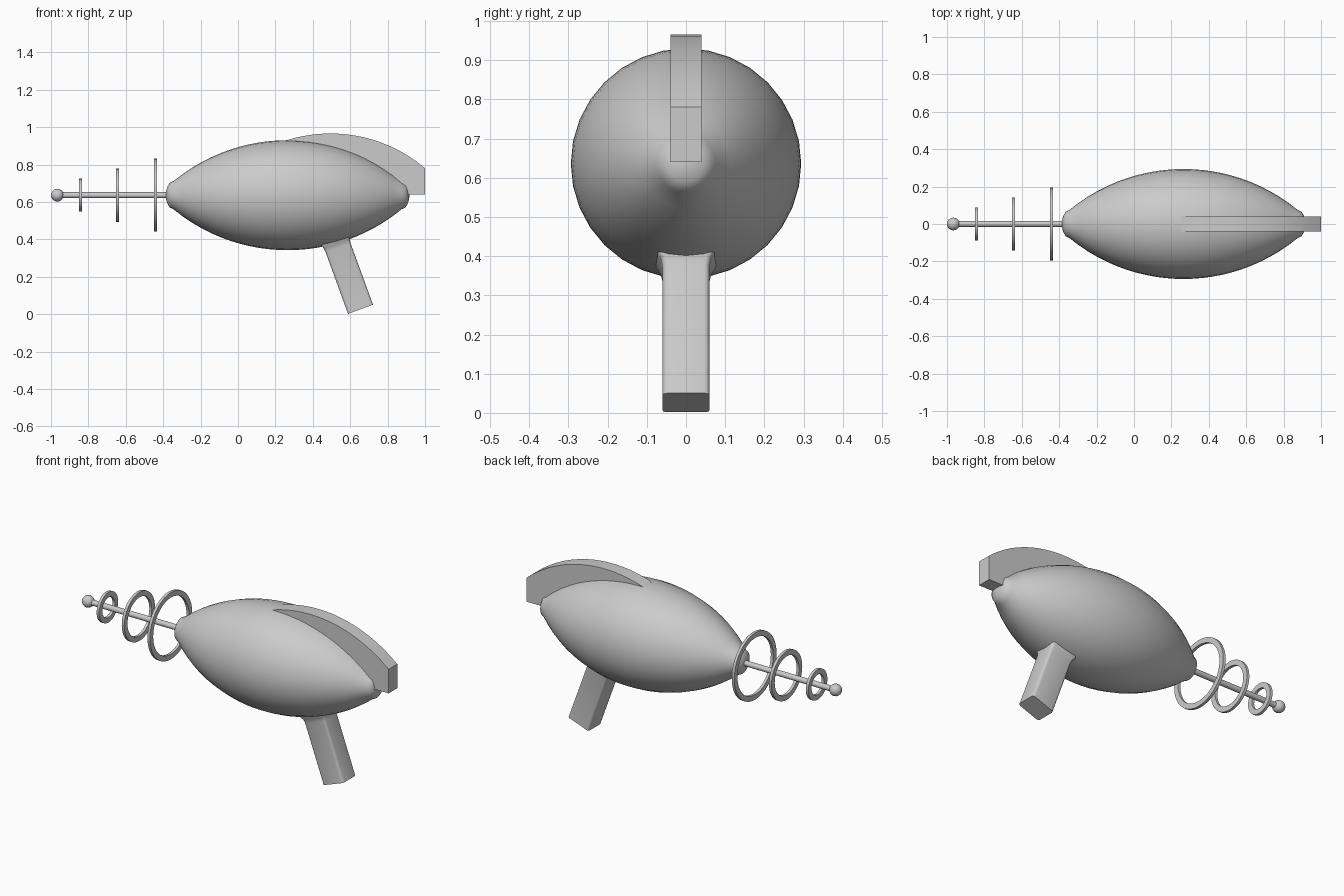
import bpy, bmesh
from math import sin, cos, pi, radians, sqrt

if "Cube" in bpy.data.objects:
    bpy.data.objects.remove(bpy.data.objects["Cube"])

AXIS_Z = 0.636


def finish(name, bm, angle=35):
    bmesh.ops.remove_doubles(bm, verts=bm.verts, dist=1e-5)
    bmesh.ops.recalc_face_normals(bm, faces=bm.faces)
    me = bpy.data.meshes.new(name)
    bm.to_mesh(me)
    bm.free()
    ob = bpy.data.objects.new(name, me)
    bpy.context.collection.objects.link(ob)
    bpy.ops.object.select_all(action='DESELECT')
    ob.select_set(True)
    bpy.context.view_layer.objects.active = ob
    bpy.ops.object.shade_smooth_by_angle(angle=radians(angle))
    return ob


def skin(bm, loops):
    """Bridge consecutive closed loops of points."""
    rows = [[bm.verts.new(p) for p in loop] for loop in loops]
    for a, b in zip(rows, rows[1:]):
        n = len(a)
        for i in range(n):
            j = (i + 1) % n
            bm.faces.new((a[i], a[j], b[j], b[i]))
    return rows


def lathe(name, profile, segs=32, angle=35):
    """Revolve (x, radius) points around the barrel axis."""
    bm = bmesh.new()
    skin(bm, [[(x, r * cos(2 * pi * i / segs), AXIS_Z + r * sin(2 * pi * i / segs))
               for i in range(segs)] for x, r in profile])
    bmesh.ops.dissolve_degenerate(bm, dist=1e-6, edges=bm.edges)
    return finish(name, bm, angle)


# Spindle body: circular arc with blunt rounded tips
R, cx, half = 0.96, 0.265, 0.61
arc = [(half * k / 12, sqrt(R * R - (half * k / 12) ** 2) - R + 0.294) for k in range(13)]
tip = [(0.63, 0.066), (0.642, 0.046), (0.649, 0.024), (0.652, 0.0)]
side = arc + tip
body = [(cx - x, r) for x, r in reversed(side)] + [(cx + x, r) for x, r in side[1:]]
lathe("body", body, angle=60)

# Barrel rod and ball tip
lathe("barrel_rod", [(-0.96, 0), (-0.96, 0.016), (-0.36, 0.016), (-0.36, 0)], 16)
lathe("barrel_ball", [(-0.966 - 0.034 * cos(pi * k / 10), 0.034 * sin(pi * k / 10))
                      for k in range(11)], 20, 60)

# Flat rings around the barrel
for i, (x, r) in enumerate([(-0.44, 0.195), (-0.643, 0.142), (-0.843, 0.088)]):
    a, b, inner = x - 0.008, x + 0.008, r - 0.03
    lathe(f"barrel_ring_{i + 1}", [(a, inner), (a, r), (b, r), (b, inner), (a, inner)], 40)

# Curved top fin: arc of a circle, extruded in y
bm = bmesh.new()
rad, fx = 0.78, 0.495
top = [(x, 0.966 - rad + sqrt(rad * rad - (x - fx) ** 2))
       for x in [0.25 + 0.75 * k / 16 for k in range(17)]]
outline = top + [(1.0, 0.64), (0.8, 0.64), (0.25, 0.86)]
rows = skin(bm, [[(x, y, z) for x, z in outline] for y in (-0.04, 0.04)])
for row in rows:
    bm.faces.new(row)
finish("top_fin", bm)

# Tilted grip with rounded long edges and a small flare at the body
bm = bmesh.new()
tilt, bev = radians(20), 0.014
loops = []
for t, s in [(0, 0), (0.35, 0), (0.372, 0.005), (0.39, 0.016), (0.44, 0.02)]:
    loop = []
    for q, (su, sv) in enumerate([(1, 1), (-1, 1), (-1, -1), (1, -1)]):
        for k in range(4):
            a = pi / 2 * (q + k / 3)
            u = su * (0.071 + s * 0.5 - bev) + bev * cos(a)
            v = sv * (0.06 + s - bev) + bev * sin(a)
            loop.append((0.655 + u * cos(tilt) - t * sin(tilt), v,
                         0.026 + u * sin(tilt) + t * cos(tilt)))
    loops.append(loop)
rows = skin(bm, loops)
bm.faces.new(rows[0])
bm.faces.new(rows[-1])
finish("grip", bm, 50)
